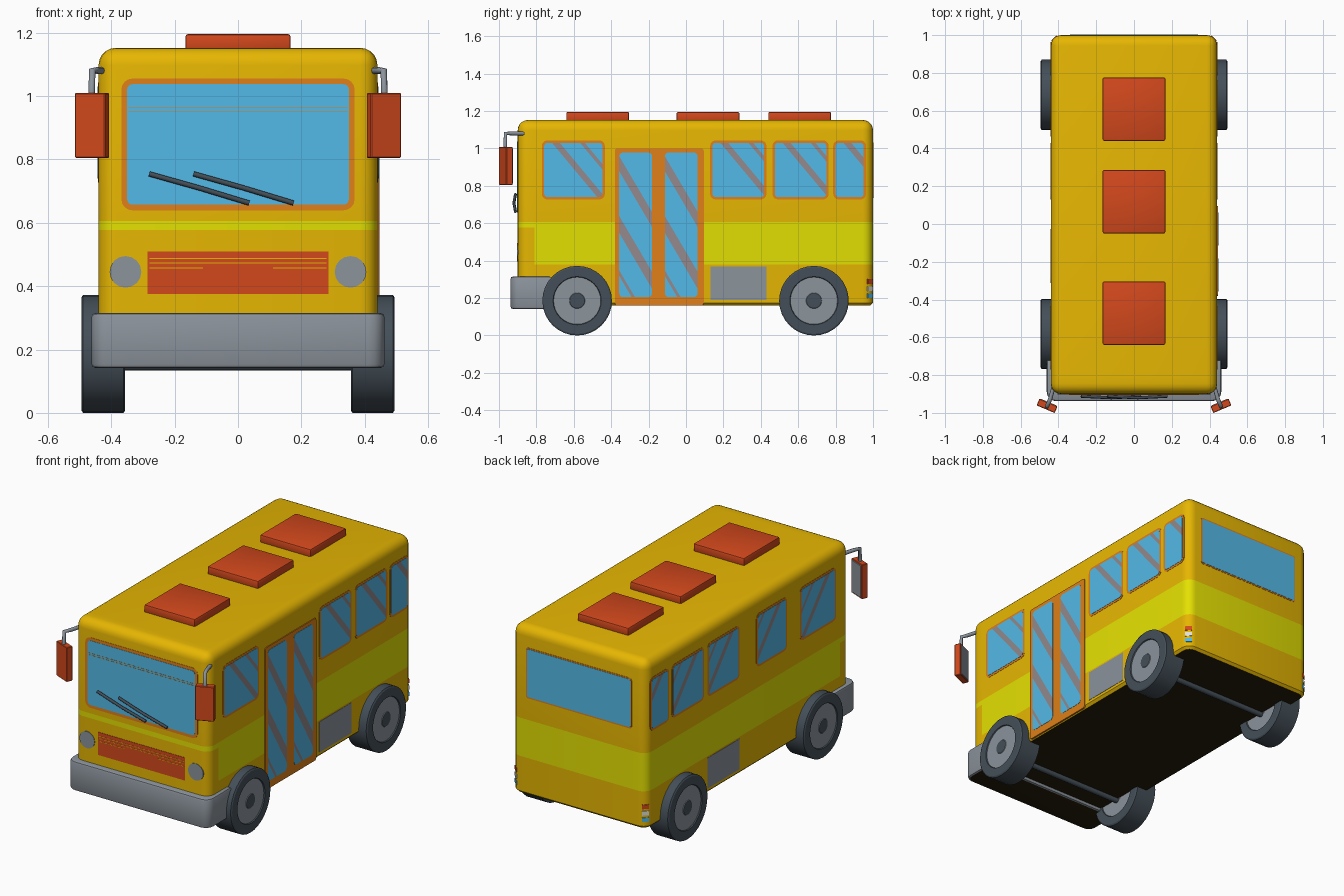
import bpy, bmesh, math
from mathutils import Vector, Matrix

cube = bpy.data.objects.get("Cube")
if cube:
    bpy.data.objects.remove(cube, do_unlink=True)


def material(name, hex_code):
    srgb = [int(hex_code[i:i + 2], 16) / 255 for i in (0, 2, 4)]
    rgb = [c / 12.92 if c < 0.04 else ((c + 0.055) / 1.055) ** 2.4 for c in srgb]
    m = bpy.data.materials.new(name)
    m.use_nodes = True
    m.diffuse_color = (*rgb, 1)
    m.node_tree.nodes["Principled BSDF"].inputs["Base Color"].default_value = (*rgb, 1)
    return m


YELLOW = material("body_yellow", "E6B602")
LIME = material("band_lime", "E4E002")
ORANGE = material("trim_orange", "E08018")
RED = material("brick_red", "D2481C")
BLUE = material("glass_blue", "54BAE8")
GLARE = material("glass_glare", "938A8C")
GREY = material("metal_grey", "8B939B")
DARK = material("rubber_dark", "444F58")
BLACK = material("underside_black", "241C0A")
WHITE = material("lamp_white", "E0E0D8")

HALF_W, FRONT, BACK, FLOOR, ROOF = 0.44, -0.9, 1.0, 0.16, 1.152


def finish(name, bm, *mats, smooth=True):
    bmesh.ops.recalc_face_normals(bm, faces=bm.faces)
    mesh = bpy.data.meshes.new(name)
    bm.to_mesh(mesh)
    bm.free()
    for m in mats:
        mesh.materials.append(m)
    ob = bpy.data.objects.new(name, mesh)
    bpy.context.collection.objects.link(ob)
    if smooth:
        bpy.ops.object.select_all(action="DESELECT")
        ob.select_set(True)
        bpy.context.view_layer.objects.active = ob
        bpy.ops.object.shade_smooth_by_angle(angle=math.radians(32))


def box_mesh(lo, hi):
    lo, hi = Vector(lo), Vector(hi)
    bm = bmesh.new()
    bmesh.ops.create_cube(bm, size=1, matrix=Matrix.Translation((lo + hi) / 2)
                          @ Matrix.Diagonal((*(hi - lo), 1)))
    return bm


def bevel(bm, width, segments, rule=lambda mid: True):
    edges = [e for e in bm.edges if rule((e.verts[0].co + e.verts[1].co) / 2)]
    bmesh.ops.bevel(bm, geom=edges, offset=width, segments=segments,
                    profile=0.5, affect="EDGES", clamp_overlap=True)


def cut(bm, point, normal):
    bmesh.ops.bisect_plane(bm, geom=bm.verts[:] + bm.edges[:] + bm.faces[:],
                           plane_co=point, plane_no=normal, dist=1e-5)


def on_side(side, u, z, h):
    return {"right": (HALF_W + h, u, z), "left": (-HALF_W - h, u, z),
            "front": (u, FRONT - h, z), "back": (u, BACK + h, z)}[side]


def plate(name, side, u0, u1, z0, z1, mat, h=0.003, r=0.0, slope=1.2, glare=()):
    """Thin rounded panel lying on one side of the body, with slanted glare bands."""
    pts = []
    for i, (u, z) in enumerate([(u1 - r, z1 - r), (u0 + r, z1 - r),
                                (u0 + r, z0 + r), (u1 - r, z0 + r)]):
        for k in range(5 if r else 1):
            a = (i + k / 4) * math.pi / 2
            pts.append((u + r * math.cos(a), z + r * math.sin(a)))
    bm = bmesh.new()
    rings = [[bm.verts.new(on_side(side, u, z, d)) for u, z in pts] for d in (-0.004, h)]
    bm.faces.new(rings[0])
    bm.faces.new(rings[1])
    for i in range(len(pts)):
        j = (i + 1) % len(pts)
        bm.faces.new((rings[0][i], rings[0][j], rings[1][j], rings[1][i]))
    for band in glare:
        for t in band:
            cut(bm, (0, u0 + t / slope, z1), (0, slope, 1))
    for f in bm.faces:
        c = f.calc_center_median()
        t = slope * (c.y - u0) + c.z - z1
        f.material_index = int(any(a < t < b for a, b in glare))
    finish(name, bm, mat, GLARE, smooth=False)


def window(name, side, u0, u1, z0, z1, r=0.017, rim=0.013, **kw):
    plate(name + "_frame", side, u0 - rim, u1 + rim, z0 - rim, z1 + rim, ORANGE, 0.0015, r + rim)
    plate(name + "_glass", side, u0, u1, z0, z1, BLUE, 0.003, r, **kw)


def rod(name, points, radius, mat):
    curve = bpy.data.curves.new(name, "CURVE")
    curve.dimensions = "3D"
    curve.bevel_depth, curve.bevel_resolution, curve.use_fill_caps = radius, 2, True
    spline = curve.splines.new("POLY")
    spline.points.add(len(points) - 1)
    for p, co in zip(spline.points, points):
        p.co = (*co, 1)
    curve.materials.append(mat)
    ob = bpy.data.objects.new(name, curve)
    bpy.context.collection.objects.link(ob)


# Body shell: lime band round the sides and back, black underside
bm = box_mesh((-HALF_W, FRONT, FLOOR), (HALF_W, BACK, ROOF))
bevel(bm, 0.055, 5, lambda mid: mid.z > FLOOR + 0.01)
bevel(bm, 0.014, 1, lambda mid: mid.z < FLOOR + 0.001)
for z in (0.38, 0.577, 0.606):
    cut(bm, (0, 0, z), (0, 0, 1))
cut(bm, (0, -0.81, 0), (0, 1, 0))
for f in bm.faces:
    c = f.calc_center_median()
    if c.z < FLOOR + 0.001:
        f.material_index = 2
    else:
        f.material_index = int(0.38 < c.z < 0.606 and (c.y > -0.81 or c.z > 0.577))
finish("body", bm, YELLOW, LIME, BLACK)

# Side windows and lower vents
side_glare = ((0.05, 0.1), (0.23, 0.26))
rows = {"right": [(-0.758, -0.447), (0.142, 0.417), (0.475, 0.75), (0.8, 0.95)],
        "left": [(-0.758, -0.447), (-0.3, -0.04), (0.142, 0.417), (0.475, 0.75), (0.8, 0.95)]}
for side, spans in rows.items():
    for i, (a, b) in enumerate(spans):
        window(f"{side}_window_{i + 1}", side, a, b, 0.74, 1.03, glare=side_glare)
    plate(f"{side}_vent", side, 0.13, 0.43, 0.19, 0.37, GREY, 0.002)

# Double door on the boarding side
plate("door", "right", -0.38, 0.095, FLOOR, 1.0, ORANGE, 0.005, 0.012)
for name, a in (("front", -0.357), ("rear", -0.113)):
    plate(f"door_{name}_glass", "right", a, a + 0.175, 0.205, 0.978, BLUE, 0.0065, 0.02,
          slope=1.7, glare=((-0.1, -0.02), (-0.43, -0.34), (-0.66, -0.63)))

# Windscreen, tint lines and back window
window("windscreen", "front", -0.35, 0.35, 0.657, 1.037, rim=0.018)
for z in (0.951, 0.962):
    plate("windscreen_line", "front", -0.345, 0.345, z, z + 0.002, ORANGE, 0.004)
window("back_window", "back", -0.338, 0.338, 0.742, 1.025, r=0.006, rim=0.008)

# Grille with slots, headlights
plate("grille", "front", -0.285, 0.285, 0.375, 0.51, RED, 0.002)
for z, inner in ((0.486, 0), (0.472, 0), (0.455, 0.11)):
    for a, b in ((-0.28, -inner), (inner, 0.28)):
        plate("grille_slot", "front", a, b, z, z + 0.003, YELLOW, 0.003)
for s in (-1, 1):
    plate("headlight", "front", s * 0.355 - 0.05, s * 0.355 + 0.05, 0.395, 0.495,
          GREY, 0.003, 0.0499)

# Wipers
for x in (-0.28, -0.14):
    rod("wiper", [(x, FRONT - 0.012, 0.754), (x + 0.16, FRONT - 0.02, 0.709),
                  (x + 0.315, FRONT - 0.012, 0.662)], 0.008, DARK)

# Front bumper with a dark underside
bm = box_mesh((-0.462, -0.938, 0.142), (0.462, -0.72, 0.315))
bevel(bm, 0.05, 4, lambda mid: mid.y < -0.9 and abs(mid.x) > 0.4)
bevel(bm, 0.012, 2, lambda mid: mid.z > 0.31 or mid.z < 0.145)
for f in bm.faces:
    f.material_index = int(f.calc_center_median().z < 0.143)
finish("bumper", bm, GREY, BLACK)

# Roof hatches
for y in (-0.472, 0.118, 0.608):
    bm = box_mesh((-0.166, y - 0.168, ROOF - 0.01), (0.166, y + 0.168, 1.195))
    bevel(bm, 0.008, 2)
    finish("roof_hatch", bm, RED)

# Wheels: tyre, recessed rim and centre cap on both faces
for y in (-0.582, 0.684):
    for s in (-1, 1):
        bm = bmesh.new()
        bmesh.ops.create_cone(bm, cap_ends=True, segments=32, radius1=0.186, radius2=0.186,
                              depth=0.128, matrix=Matrix.Translation((s * 0.425, y, 0.186))
                              @ Matrix.Rotation(math.pi / 2, 4, "Y"))
        caps = [f for f in bm.faces if len(f.verts) > 4]
        for width, depth, index in ((0.008, 0.005, 0), (0.049, 0, 0), (0.003, -0.006, 1),
                                    (0.084, 0, 1), (0.002, 0.003, 0)):
            bmesh.ops.inset_individual(bm, faces=caps, thickness=width, depth=depth)
            for f in caps:
                f.material_index = index
        finish("wheel", bm, DARK, GREY)
    rod("axle", [(-0.4, y, 0.15), (0.4, y, 0.15)], 0.016, DARK)

for s in (-1, 1):
    # Wing mirrors on bent arms, with a reflecting plate facing back
    rod("mirror_arm", [(s * 0.425, -0.86, 1.08), (s * 0.445, -0.93, 1.08),
                       (s * 0.46, -0.965, 1.08), (s * 0.462, -0.967, 1.0)], 0.011, GREY)
    turn = Matrix.Translation((s * 0.46, -0.962, 0.907)) @ Matrix.Rotation(s * 0.4, 4, "Z")
    for name, lo, hi, mat in (
            ("mirror", (-0.052, -0.02, -0.102), (0.052, 0.018, 0.102), RED),
            ("mirror_glass", (-0.046, 0.01, -0.096), (0.046, 0.021, 0.096), GREY)):
        bm = box_mesh(lo, hi)
        bevel(bm, 0.003, 1)
        bm.transform(turn)
        finish(name, bm, mat)
    # Stacked tail lights wrapped on the rear corners
    for z, mat in ((0.2, BLUE), (0.238, WHITE), (0.276, RED)):
        bm = box_mesh((-0.019, -0.012, z), (0.019, 0.002, z + 0.025))
        bm.transform(Matrix.Translation((s * 0.424, 0.984, 0))
                     @ Matrix.Rotation(-s * math.pi / 4, 4, "Z"))
        finish("tail_light", bm, mat)
